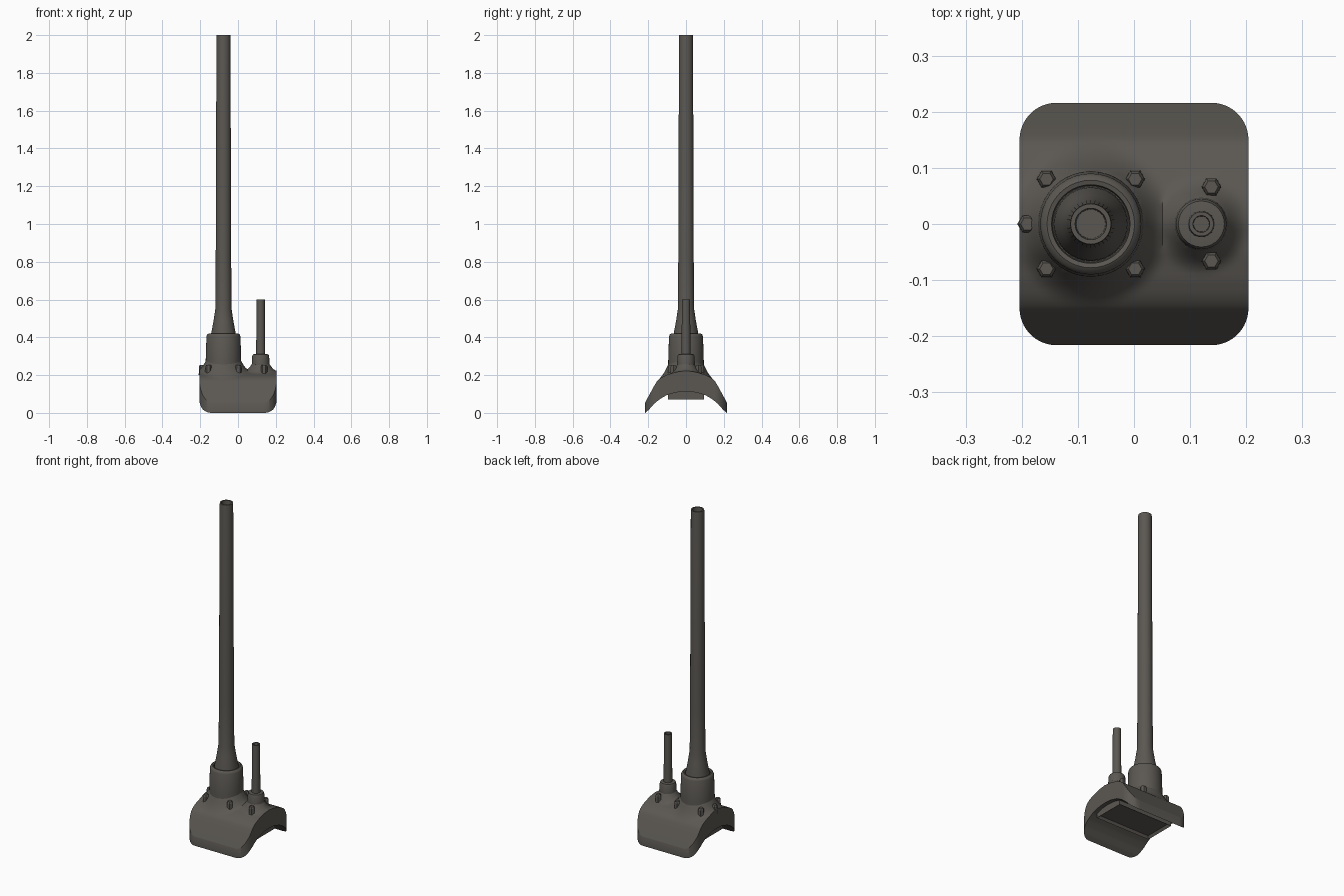
import bpy, bmesh, math
from mathutils import Vector

cube = bpy.data.objects.get("Cube")
if cube:
    bpy.data.objects.remove(cube, do_unlink=True)

steel = bpy.data.materials.new("dark grey steel")
steel.use_nodes = True
COLOUR = (0.105, 0.097, 0.085, 1)
steel.diffuse_color = COLOUR
steel.node_tree.nodes["Principled BSDF"].inputs["Base Color"].default_value = COLOUR

MAIN, COAX = Vector((-0.077, 0)), Vector((0.12, 0))
HALF_X, HALF_Y, CORNER = 0.204, 0.216, 0.066


def finish(name, bm, angle=40):
    bmesh.ops.recalc_face_normals(bm, faces=bm.faces)
    mesh = bpy.data.meshes.new(name)
    bm.to_mesh(mesh)
    bm.free()
    mesh.materials.append(steel)
    obj = bpy.data.objects.new(name, mesh)
    bpy.context.collection.objects.link(obj)
    bpy.ops.object.select_all(action='DESELECT')
    obj.select_set(True)
    bpy.context.view_layer.objects.active = obj
    bpy.ops.object.shade_smooth_by_angle(angle=math.radians(angle))
    return obj


def lathe(name, profile, centre, sides, angle=40):
    """Spin (radius, z) points about a vertical axis, capping both ends."""
    bm = bmesh.new()
    rings = []
    for r, z in profile:
        ring = []
        for i in range(sides):
            a = math.tau * i / sides
            ring.append(bm.verts.new((centre[0] + r * math.cos(a), centre[1] + r * math.sin(a), z)))
        rings.append(ring)
    for low, high in zip(rings, rings[1:]):
        for i in range(sides):
            j = (i + 1) % sides
            bm.faces.new((low[i], low[j], high[j], high[i]))
    bm.faces.new(rings[0])
    bm.faces.new(rings[-1])
    return finish(name, bm, angle)


def interpolate(points, v):
    for (a, za), (b, zb) in zip(points, points[1:]):
        if v <= b:
            return za + (zb - za) * (v - a) / (b - a)
    return points[-1][1]


OUTER = [(0, 0.222), (0.05, 0.217), (0.1, 0.202), (0.13, 0.188), (0.15, 0.173),
         (0.17, 0.14), (0.2, 0.085), (HALF_Y, 0.055)]
INNER = [(0, 0.113), (0.05, 0.109), (0.1, 0.095), (0.14, 0.072), (0.17, 0.047), (0.195, 0.018), (HALF_Y, 0)]


def flare(x, y, centre, radius, reach, height):
    d = (Vector((x, y)) - centre).length
    t = max(0, min(1, 1 - (d - radius) / reach))
    return height * t * t


def top_height(x, y):
    z = interpolate(OUTER, abs(y))
    return z + max(flare(x, y, MAIN, 0.088, 0.06, 0.065), flare(x, y, COAX, 0.04, 0.05, 0.05))


# Curved shield: rounded outline, arched underside, top swelling into the collars
bm = bmesh.new()
ROWS, COLS = 60, 56
top, under = [], []
for i in range(ROWS + 1):
    y = HALF_Y * math.sin(math.pi * (i / ROWS - 0.5))
    over = max(0, abs(y) - (HALF_Y - CORNER))
    half = HALF_X - CORNER + math.sqrt(max(0, CORNER ** 2 - over ** 2))
    xs = [half * (2 * j / COLS - 1) for j in range(COLS + 1)]
    top.append([bm.verts.new((x, y, top_height(x, y))) for x in xs])
    under.append([bm.verts.new((x, y, interpolate(INNER, abs(y)))) for x in xs])
for grid in (top, under):
    for a, b in zip(grid, grid[1:]):
        for j in range(COLS):
            bm.faces.new((a[j], a[j + 1], b[j + 1], b[j]))


def border(grid):
    return (grid[0] + [row[-1] for row in grid[1:-1]]
            + grid[-1][::-1] + [row[0] for row in grid[-2:0:-1]])


rim_top, rim_under = border(top), border(under)
for k in range(len(rim_top)):
    n = (k + 1) % len(rim_top)
    bm.faces.new((rim_top[k], rim_top[n], rim_under[n], rim_under[k]))
finish("shield", bm, 35)

# Rear block with a recessed panel beneath
bm = bmesh.new()
bmesh.ops.create_cube(bm, size=1)
for v in bm.verts:
    v.co = (v.co.x * 0.36, v.co.y * 0.19, 0.095 + v.co.z * 0.05)
bm.normal_update()
bottom = [f for f in bm.faces if f.normal.z < -0.9]
bmesh.ops.inset_region(bm, faces=bottom, thickness=0.014)
for v in bottom[0].verts:
    v.co.z += 0.015
finish("rear_block", bm)

# Main collar, barrel and hollow muzzle
lathe("main_collar", [(0.095, 0.19), (0.094, 0.28), (0.09, 0.405), (0.086, 0.415),
                      (0.078, 0.42), (0.07, 0.418), (0.068, 0.40)], MAIN, 40)
lathe("main_barrel", [(0.067, 0.39), (0.065, 0.42), (0.052, 0.49), (0.043, 0.55), (0.041, 0.8),
                      (0.037, 1.99), (0.036, 2.0), (0.028, 2.0), (0.026, 1.94)], MAIN, 32)

# Secondary collar and tube
lathe("small_collar", [(0.05, 0.19), (0.047, 0.26), (0.045, 0.30), (0.041, 0.31), (0.025, 0.312)], COAX, 28)
lathe("small_barrel", [(0.024, 0.29), (0.022, 0.60), (0.015, 0.60), (0.014, 0.57)], COAX, 18)

# Hexagonal bolts around the collars
bolts = [(-0.19, 0)]
for side in (-1, 1):
    bolts += [(-0.156, 0.08 * side), (0.002, 0.08 * side), (0.138, 0.066 * side)]
for n, spot in enumerate(bolts):
    lathe(f"bolt_{n + 1}", [(0.018, 0.2), (0.017, 0.245), (0.012, 0.254)], spot, 6, 20)
